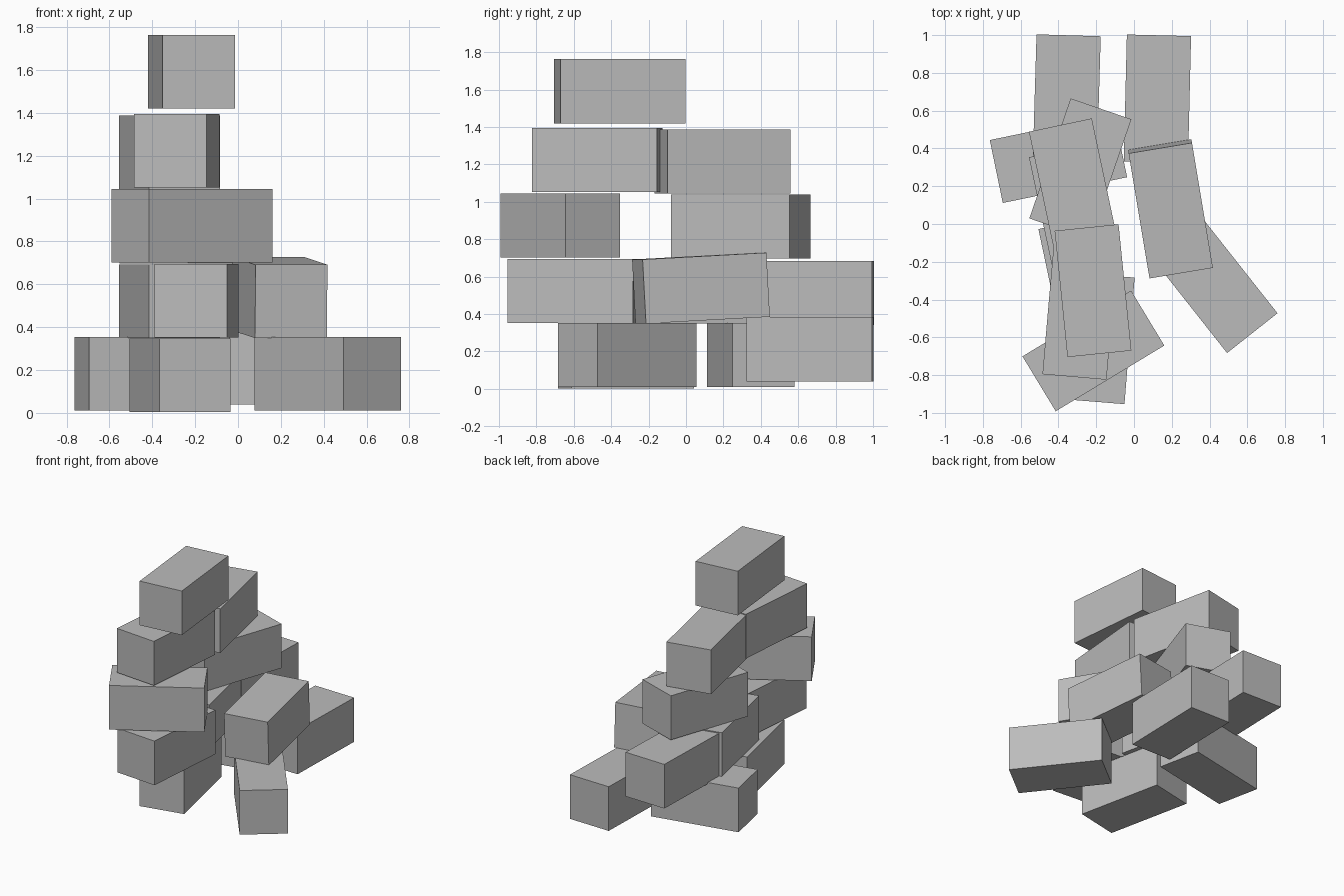
import bpy
from math import radians
from mathutils import Euler

cube = bpy.data.objects.get("Cube")
if cube:
    bpy.data.objects.remove(cube, do_unlink=True)

SIZE = (0.34, 0.672, 0.343)  # width, length, height shared by every block

stone = bpy.data.materials.new("plain grey")
stone.use_nodes = True
GREY = (0.5, 0.5, 0.5, 1)
stone.diffuse_color = GREY
stone.node_tree.nodes["Principled BSDF"].inputs["Base Color"].default_value = GREY


def block(name, x, y, bottom, turn, pitch=0):
    """One brick, its length along y before it is turned about z."""
    bpy.ops.mesh.primitive_cube_add(size=1)
    ob = bpy.context.object
    ob.name = name
    ob.scale = SIZE
    ob.rotation_euler = Euler((radians(pitch), 0, radians(turn)))
    ob.location = (x, y, bottom + SIZE[2] / 2)
    ob.data.materials.append(stone)


# Bottom course
block("bottom_front_block", -0.27, -0.32, 0.003, 12)
block("bottom_left_block", 0.418, -0.314, 0.01, 38.3)
block("bottom_right_block", -0.40, 0.346, 0.01, -78.3)
block("bottom_back_block", 0.124, 0.663, 0.04, -1.4)

# Second course, one block leaning on its neighbour
block("second_front_block", -0.193, -0.605, 0.352, -4.6)
block("second_middle_block", -0.32, 0.06, 0.35, 12)
block("second_back_block", -0.356, 0.663, 0.342, -1.7)
block("leaning_block", 0.193, 0.08, 0.367, 9.5, 3.1)

# Third course
block("third_front_block", -0.215, -0.672, 0.702, -58.8)
block("third_back_block", -0.284, 0.292, 0.697, -19)

# Fourth course and cap
block("fourth_front_block", -0.286, -0.475, 1.052, -5)
block("fourth_back_block", -0.32, 0.195, 1.045, 12)
block("top_block", -0.217, -0.353, 1.42, 5.8)
